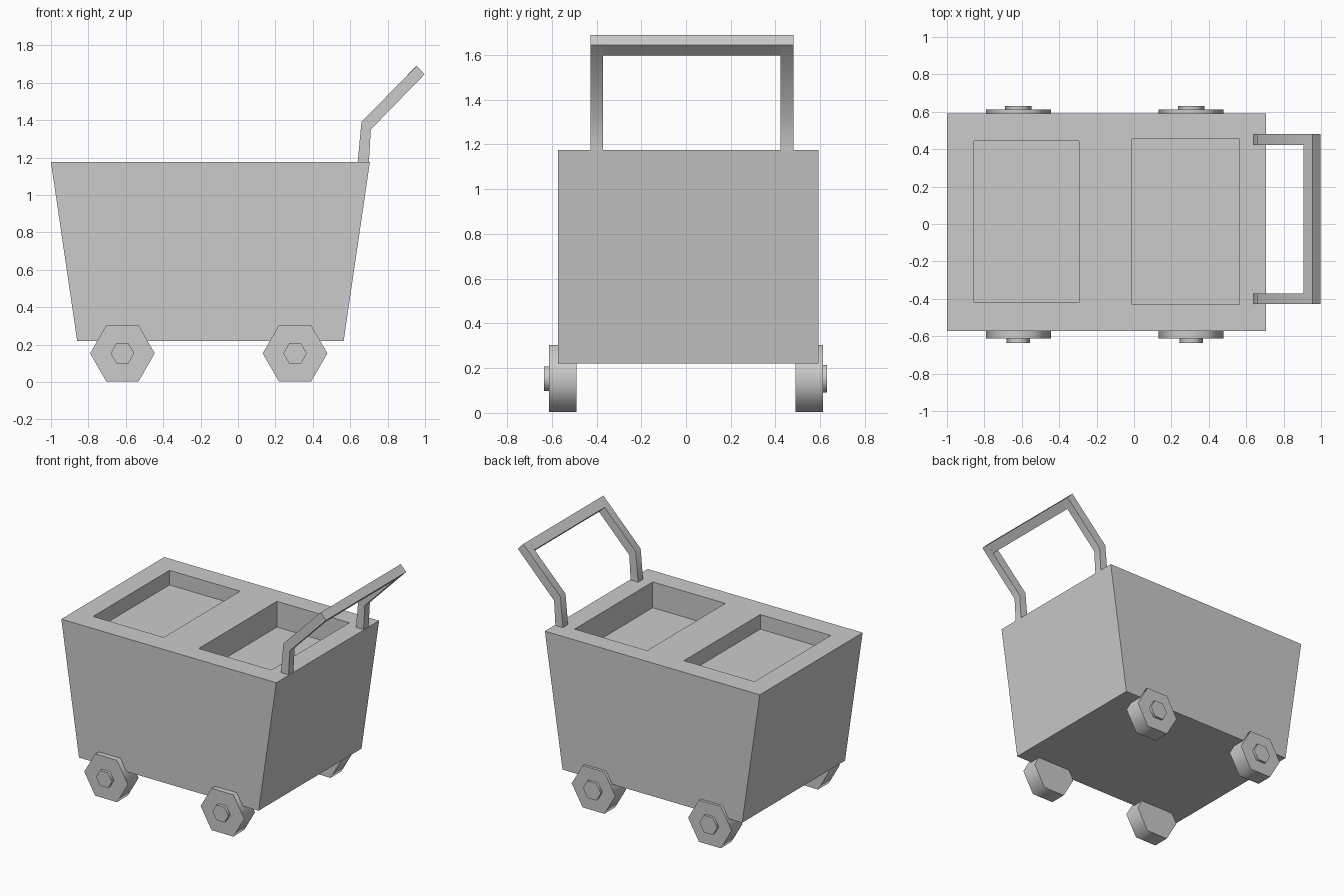
import bpy
import bmesh
from math import cos, sin, pi, radians

cube = bpy.data.objects.get("Cube")
if cube:
    bpy.data.objects.remove(cube, do_unlink=True)

GREY = (0.6, 0.6, 0.6, 1)
grey = bpy.data.materials.new("plain grey")
grey.use_nodes = True
grey.diffuse_color = GREY
grey.node_tree.nodes["Principled BSDF"].inputs["Base Color"].default_value = GREY


def prism(name, profile, y0, y1):
    """Extrude an (x, z) profile from y0 to y1."""
    bm = bmesh.new()
    face = bm.faces.new([bm.verts.new((x, y0, z)) for x, z in profile])
    ext = bmesh.ops.extrude_face_region(bm, geom=[face])["geom"]
    moved = [v for v in ext if isinstance(v, bmesh.types.BMVert)]
    bmesh.ops.translate(bm, verts=moved, vec=(0, y1 - y0, 0))
    bmesh.ops.recalc_face_normals(bm, faces=bm.faces)
    mesh = bpy.data.meshes.new(name)
    bm.to_mesh(mesh)
    bm.free()
    mesh.materials.append(grey)
    ob = bpy.data.objects.new(name, mesh)
    bpy.context.collection.objects.link(ob)
    return ob


def activate(ob):
    bpy.ops.object.select_all(action='DESELECT')
    ob.select_set(True)
    bpy.context.view_layer.objects.active = ob


def smooth(ob):
    activate(ob)
    bpy.ops.object.shade_smooth_by_angle(angle=radians(65))


def box_profile(x0, x1, z0, z1):
    return [(x0, z0), (x1, z0), (x1, z1), (x0, z1)]


def hexagon(x, z, r):
    return [(x + r * cos(i * pi / 3), z + r * sin(i * pi / 3)) for i in range(6)]


# Tapered cart body
TOP = 1.175
body = prism("cart_body", [(-0.86, 0.22), (0.565, 0.22), (0.705, TOP), (-1, TOP)],
             -0.573, 0.592)

# Two recessed trays cut in the top, the one by the handle deeper
trays = [(-0.855, -0.295, -0.42, 0.445, 0.105), (-0.01, 0.565, -0.43, 0.455, 0.185)]
for x0, x1, y0, y1, depth in trays:
    cutter = prism("tray_cutter", box_profile(x0, x1, TOP - depth, TOP + 0.2), y0, y1)
    cutter.hide_render = True
    cut = body.modifiers.new("tray", 'BOOLEAN')
    cut.operation = 'DIFFERENCE'
    cut.solver = 'EXACT'
    cut.object = cutter
    activate(body)
    bpy.ops.object.modifier_apply(modifier=cut.name)
    bpy.data.objects.remove(cutter, do_unlink=True)

# Hexagonal wheels with hub caps
for end, x in (("left", -0.618), ("right", 0.305)):
    for side, s, hub_r, hub_y in (("front", -1, 0.063, 0.635), ("back", 1, 0.071, 0.63)):
        smooth(prism(f"{side}_{end}_wheel", hexagon(x, 0.153, 0.173), s * 0.49, s * 0.612))
        smooth(prism(f"{side}_{end}_hub", hexagon(x, 0.153, hub_r), s * 0.6, s * hub_y))

# Push handle: two bent posts joined by a crossbar
post = [(0.64, TOP), (0.70, TOP), (0.71, 1.35), (0.998, 1.645), (0.955, 1.69), (0.66, 1.39)]
smooth(prism("front_handle_post", post, -0.428, -0.372))
smooth(prism("back_handle_post", post, 0.422, 0.48))
bar = [(0.905, 1.64), (0.95, 1.597), (0.998, 1.645), (0.955, 1.69)]
prism("handle_crossbar", bar, -0.372, 0.422)
